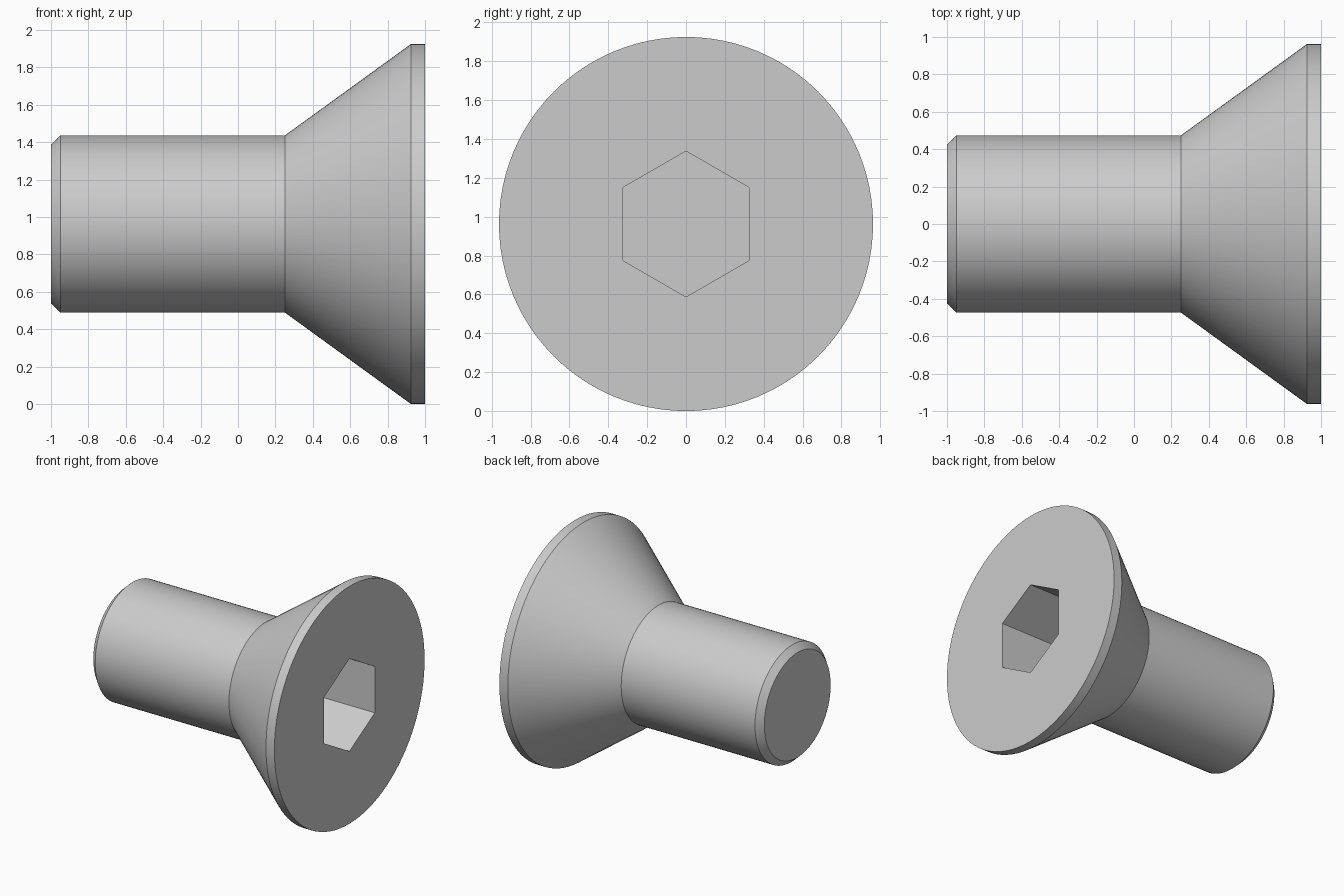
import bpy, bmesh, math

cube = bpy.data.objects.get("Cube")
if cube:
    bpy.data.objects.remove(cube, do_unlink=True)

SEGMENTS = 96
HEAD_RADIUS = 0.9625
SOCKET_RADIUS = 0.375   # centre to hexagon corner
SOCKET_FLOOR = 0.5      # x of the socket's bottom


def circle(radius):
    return lambda angle: radius


def hexagon(radius):
    # Polar radius of a hexagon with a corner at angle zero
    apothem = radius * math.cos(math.pi / 6)
    return lambda a: apothem / math.cos(a % (math.pi / 3) - math.pi / 6)


# Sections along the axis, from the shank tip to the socket floor
sections = [
    (-1.0, circle(0.425)),
    (-0.95, circle(0.473)),
    (0.25, circle(0.473)),
    (0.925, circle(HEAD_RADIUS)),
    (1.0, circle(HEAD_RADIUS)),
    (1.0, hexagon(SOCKET_RADIUS)),
    (SOCKET_FLOOR, hexagon(SOCKET_RADIUS)),
]

bm = bmesh.new()
rings = []
for x, radius_at in sections:
    ring = []
    for i in range(SEGMENTS):
        a = math.tau * i / SEGMENTS
        r = radius_at(a)
        ring.append(bm.verts.new((x, r * math.sin(a), HEAD_RADIUS + r * math.cos(a))))
    rings.append(ring)

# Skin between sections, then close the tip and the socket floor
for a, b in zip(rings, rings[1:]):
    for i in range(SEGMENTS):
        j = (i + 1) % SEGMENTS
        bm.faces.new((a[i], a[j], b[j], b[i]))
bm.faces.new(rings[0])
bm.faces.new(rings[-1])
bmesh.ops.recalc_face_normals(bm, faces=bm.faces[:])

mesh = bpy.data.meshes.new("countersunk_screw")
bm.to_mesh(mesh)
bm.free()
screw = bpy.data.objects.new("countersunk_screw", mesh)
bpy.context.collection.objects.link(screw)

# Plain grey metal
steel = bpy.data.materials.new("light_grey")
steel.use_nodes = True
colour = (0.6, 0.6, 0.6, 1)
steel.diffuse_color = colour
steel.node_tree.nodes["Principled BSDF"].inputs["Base Color"].default_value = colour
mesh.materials.append(steel)

# Smooth round walls, crisp edges
bpy.ops.object.select_all(action="DESELECT")
screw.select_set(True)
bpy.context.view_layer.objects.active = screw
bpy.ops.object.shade_smooth_by_angle(angle=math.radians(25))
